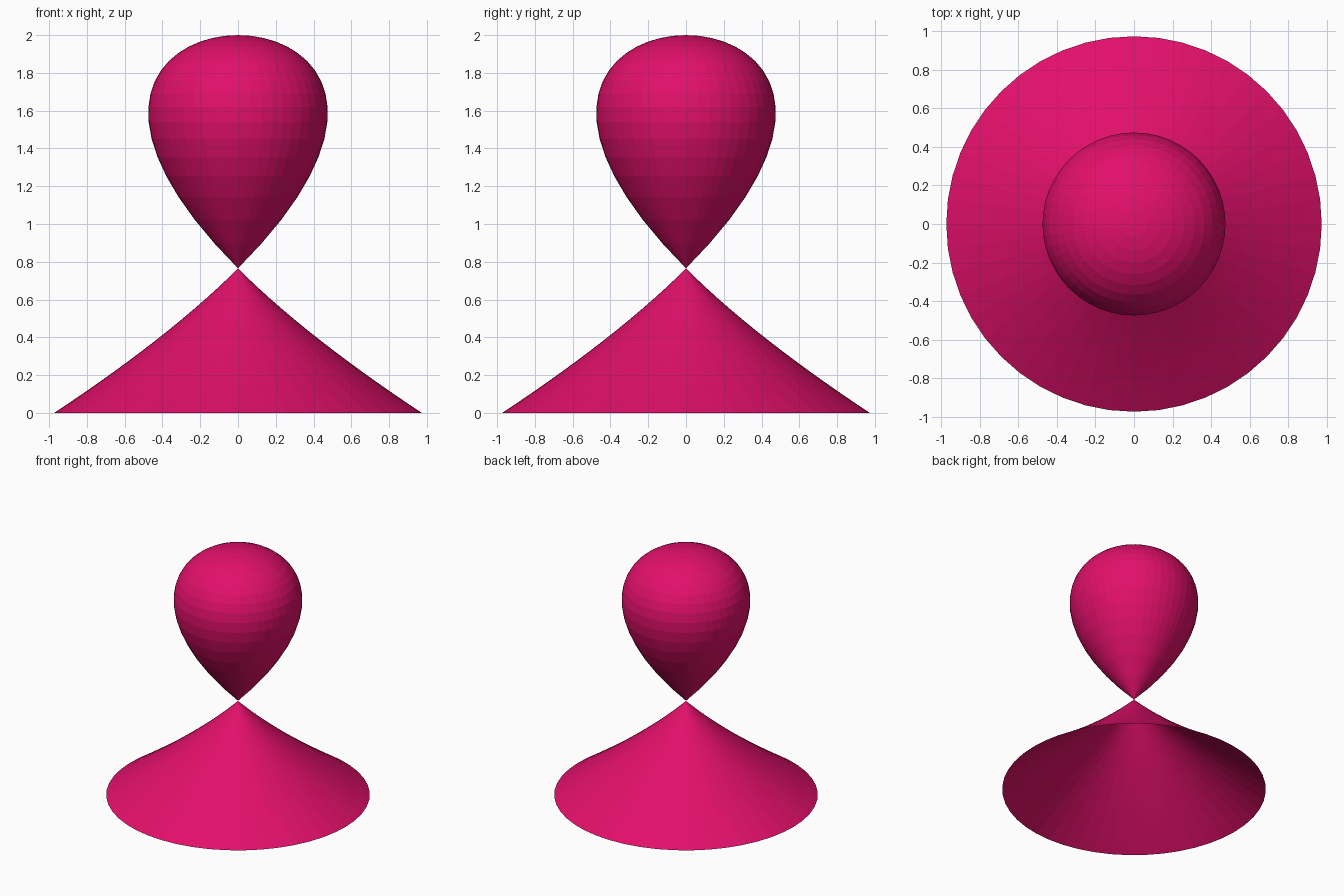
import bpy, bmesh, math

if "Cube" in bpy.data.objects:
    bpy.data.objects.remove(bpy.data.objects["Cube"])

NODE = 0.765          # height where the two cones meet
SCALE = 2.0 - NODE    # bulb height
SEGMENTS = 48

pink = bpy.data.materials.new("deep pink")
pink.diffuse_color = (0.76, 0.005, 0.145, 1)
pink.use_nodes = True
pink.node_tree.nodes["Principled BSDF"].inputs["Base Color"].default_value = pink.diffuse_color


def point(t):
    """Profile of the teardrop surface r^2 = (1 - t) t^2, as (radius, height)."""
    return SCALE * abs(t) * math.sqrt(max(0, 1 - t)), NODE + SCALE * t


def revolve(name, params):
    """Spin the profile round z, with a single vertex where the radius is zero."""
    bm = bmesh.new()
    rings = []
    for t in params:
        r, z = point(t)
        n = SEGMENTS if r > 1e-5 else 1
        rings.append([bm.verts.new((r * math.cos(2 * math.pi * i / n),
                                    r * math.sin(2 * math.pi * i / n), z)) for i in range(n)])
    for low, high in zip(rings, rings[1:]):
        for i in range(SEGMENTS):
            j = (i + 1) % SEGMENTS
            quad = [low[i % len(low)], low[j % len(low)],
                    high[j % len(high)], high[i % len(high)]]
            bm.faces.new(list(dict.fromkeys(quad)))
    mesh = bpy.data.meshes.new(name)
    bm.to_mesh(mesh)
    bm.free()
    mesh.materials.append(pink)
    bpy.context.collection.objects.link(bpy.data.objects.new(name, mesh))


# Teardrop bulb: t = 1 - s^2 spaces the rings evenly over the round top
revolve("teardrop_bulb", [1 - (1 - k / 18) ** 2 for k in range(19)])

# Flared skirt, open underneath
revolve("flared_skirt", [-NODE / SCALE * (1 - k / 14) for k in range(15)])
